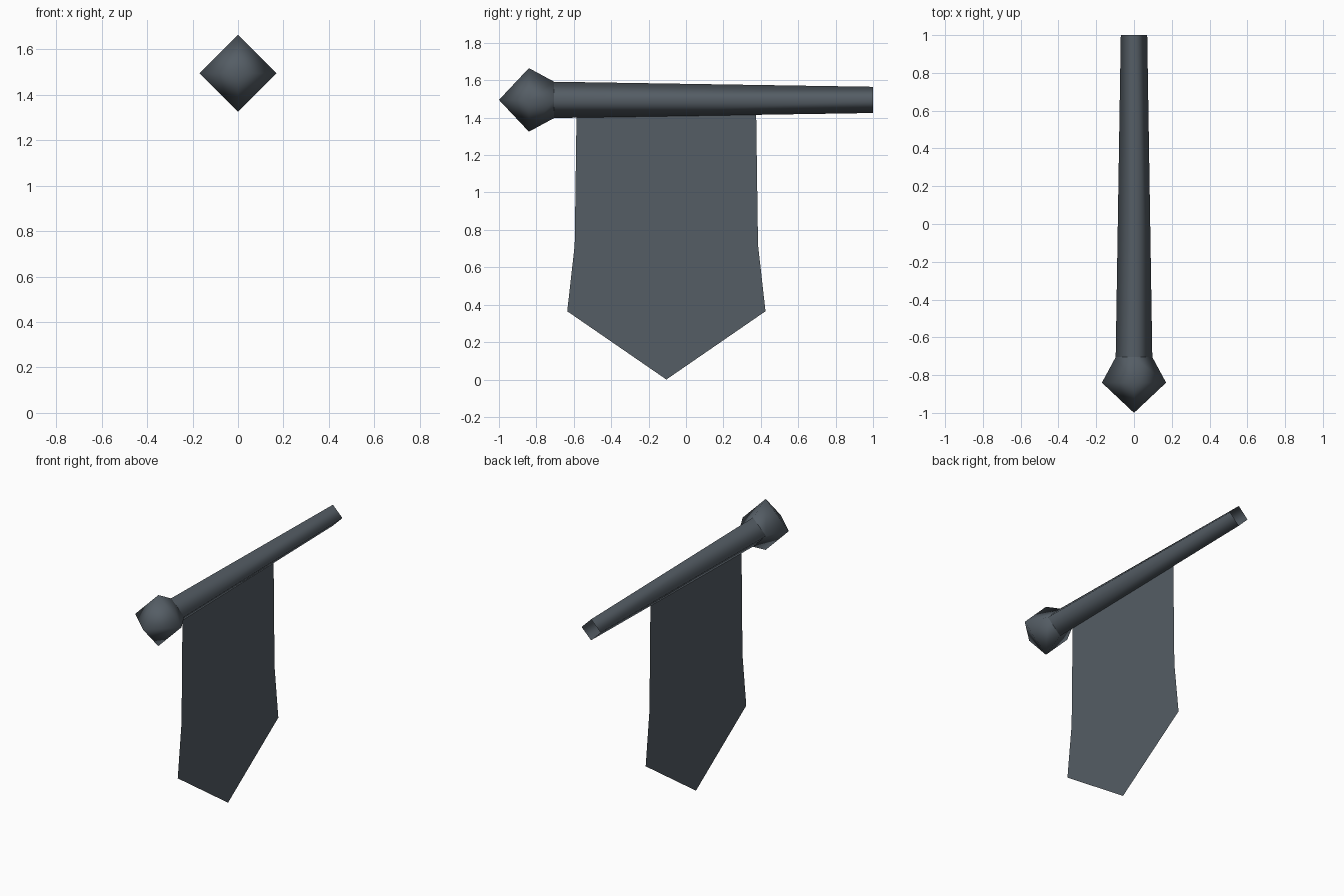
import bpy
import bmesh
from math import cos, sin, pi

cube = bpy.data.objects.get("Cube")
if cube:
    bpy.data.objects.remove(cube, do_unlink=True)

AXIS_Z = 1.495


def make_material(name, rgb):
    mat = bpy.data.materials.new(name)
    mat.use_nodes = True
    mat.diffuse_color = (*rgb, 1)
    mat.node_tree.nodes["Principled BSDF"].inputs["Base Color"].default_value = (*rgb, 1)
    return mat


def finish(name, bm, mat, smooth):
    mesh = bpy.data.meshes.new(name)
    bmesh.ops.recalc_face_normals(bm, faces=bm.faces)
    for face in bm.faces:
        face.smooth = smooth
    bm.to_mesh(mesh)
    bm.free()
    mesh.materials.append(mat)
    obj = bpy.data.objects.new(name, mesh)
    bpy.context.collection.objects.link(obj)
    return obj


def diamond_tube(name, profile, mat, sides=4):
    """Open four-sided tube along y; a zero radius closes to a point."""
    bm = bmesh.new()
    rings = []
    for y, r in profile:
        count = sides if r else 1
        rings.append([bm.verts.new((r * cos(2 * pi * i / sides), y,
                                    AXIS_Z + r * sin(2 * pi * i / sides)))
                      for i in range(count)])
    for a, b in zip(rings, rings[1:]):
        for i in range(sides):
            j = (i + 1) % sides
            corners = [a[i % len(a)], a[j % len(a)], b[j % len(b)], b[i % len(b)]]
            bm.faces.new(list(dict.fromkeys(corners)))
    return finish(name, bm, mat, True)


iron = make_material("dark slate grey", (0.09, 0.11, 0.13))

# Tapered hollow pole and its pointed finial
diamond_tube("pole", [(-0.705, 0.097), (1.0, 0.07)], iron)
diamond_tube("finial", [(-1.0, 0), (-0.84, 0.17), (-0.705, 0.097)], iron)

# Hanging cloth: a thin sheet, flared near the hem and ending in a point
MID_Y = -0.105
half = [(0.48, 1.43), (0.49, 0.72), (0.53, 0.365)]
outline = [(MID_Y + w, z) for w, z in half] + [(MID_Y, 0)]
outline += [(MID_Y - w, z) for w, z in reversed(half)]
bm = bmesh.new()
bm.faces.new([bm.verts.new((0, y, z)) for y, z in outline])
finish("banner", bm, iron, False)
